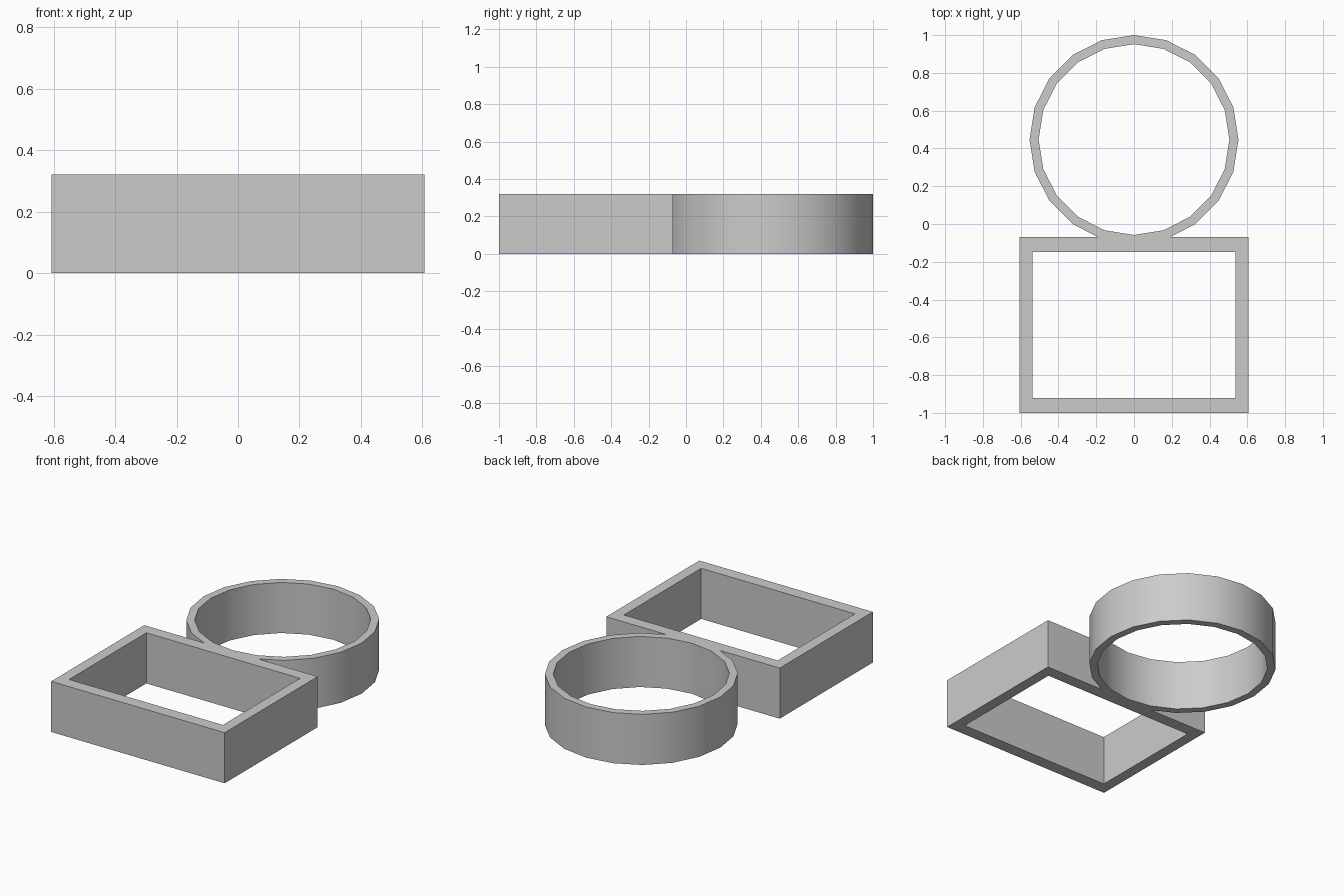
import bpy, bmesh, math

cube = bpy.data.objects.get("Cube")
if cube:
    bpy.data.objects.remove(cube, do_unlink=True)

HEIGHT = 0.32

grey = bpy.data.materials.new("light grey")
grey.use_nodes = True
colour = (0.6, 0.6, 0.6, 1)
grey.diffuse_color = colour
grey.node_tree.nodes["Principled BSDF"].inputs["Base Color"].default_value = colour


def walled_loop(name, outer, inner):
    """Upright wall between two matching outlines, closed top and bottom."""
    bm = bmesh.new()
    loops = [[bm.verts.new((x, y, z)) for x, y in outline]
             for outline, z in ((outer, 0), (outer, HEIGHT), (inner, HEIGHT), (inner, 0))]
    count = len(outer)
    for k in range(4):
        a, b = loops[k], loops[(k + 1) % 4]
        for i in range(count):
            j = (i + 1) % count
            bm.faces.new((a[i], a[j], b[j], b[i]))
    bmesh.ops.recalc_face_normals(bm, faces=bm.faces)
    mesh = bpy.data.meshes.new(name)
    bm.to_mesh(mesh)
    bm.free()
    mesh.materials.append(grey)
    obj = bpy.data.objects.new(name, mesh)
    bpy.context.collection.objects.link(obj)
    return obj


def rectangle(half_x, front, back):
    return [(-half_x, front), (half_x, front), (half_x, back), (-half_x, back)]


def circle(radius, centre_y, sides=20):
    angles = [math.tau * i / sides for i in range(sides)]
    return [(radius * math.cos(a), centre_y + radius * math.sin(a)) for a in angles]


# Rectangular frame at the front
walled_loop("rectangular_frame", rectangle(0.607, -1, -0.07), rectangle(0.538, -0.92, -0.148))

# Round ring sunk into the frame's back wall
ring = walled_loop("round_ring", circle(0.553, 0.447), circle(0.505, 0.447))
bpy.ops.object.select_all(action="DESELECT")
ring.select_set(True)
bpy.context.view_layer.objects.active = ring
bpy.ops.object.shade_smooth_by_angle(angle=math.radians(30))
